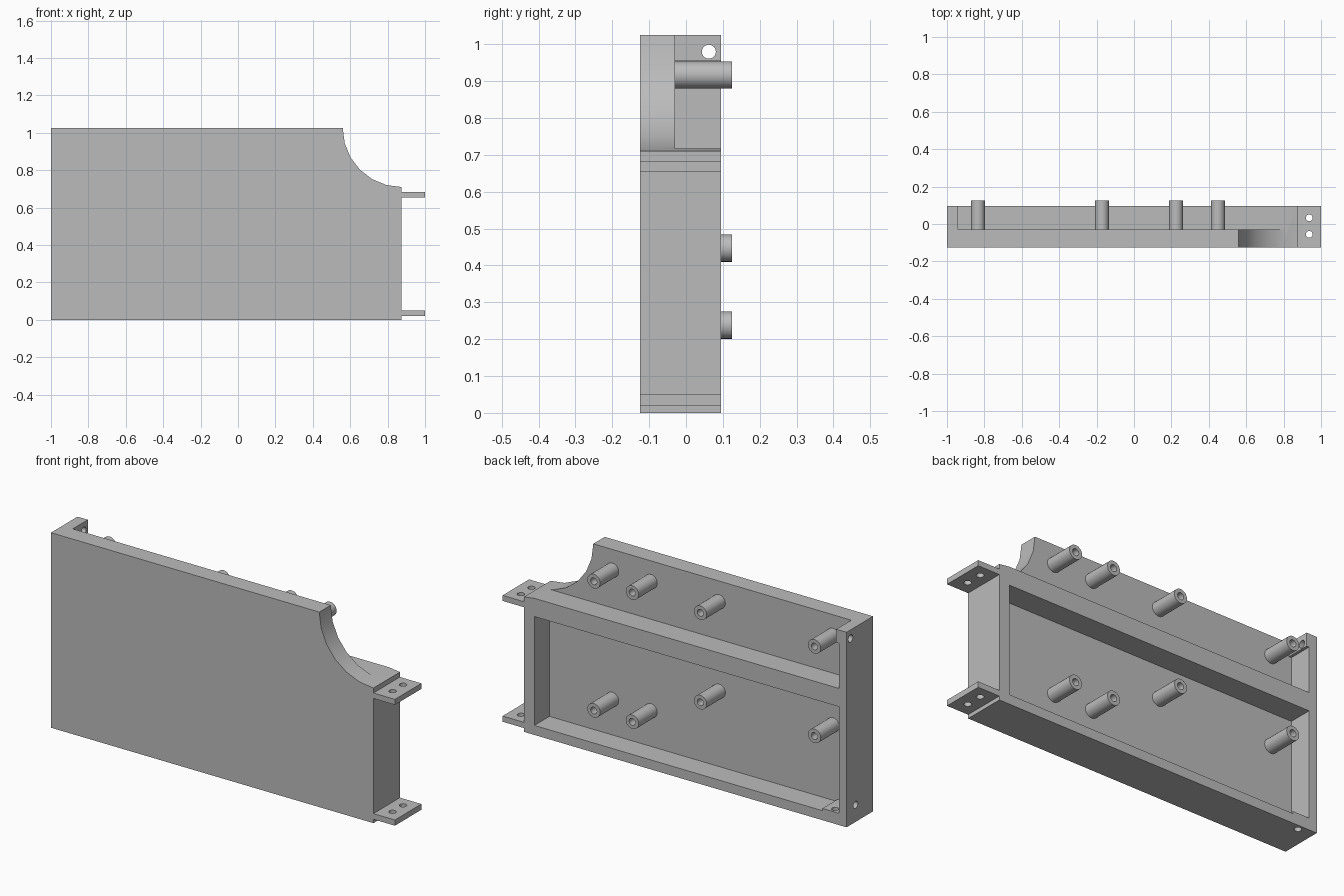
import bpy, bmesh, math
from mathutils import Matrix, Vector

if "Cube" in bpy.data.objects:
    bpy.data.objects.remove(bpy.data.objects["Cube"])

grey = bpy.data.materials.new("plain grey")
grey.diffuse_color = (0.5, 0.5, 0.5, 1)
grey.use_nodes = True
grey.node_tree.nodes["Principled BSDF"].inputs["Base Color"].default_value = grey.diffuse_color

FRONT, FLOOR, BACK, TIP = -0.125, -0.03, 0.095, 0.125


def finish(bm, name):
    bmesh.ops.recalc_face_normals(bm, faces=bm.faces)
    mesh = bpy.data.meshes.new(name)
    bm.to_mesh(mesh)
    bm.free()
    mesh.materials.append(grey)
    ob = bpy.data.objects.new(name, mesh)
    bpy.context.collection.objects.link(ob)
    return ob


def prism(name, points, y0, y1):
    """Extrude an x-z outline from y0 to y1."""
    bm = bmesh.new()
    face = bm.faces.new([bm.verts.new((x, y0, z)) for x, z in points])
    ext = bmesh.ops.extrude_face_region(bm, geom=[face])
    verts = [g for g in ext["geom"] if isinstance(g, bmesh.types.BMVert)]
    bmesh.ops.translate(bm, verts=verts, vec=(0, y1 - y0, 0))
    return finish(bm, name)


def rod(name, centre, axis, radius, length):
    bm = bmesh.new()
    turn = Vector((0, 0, 1)).rotation_difference(Vector(axis)).to_matrix().to_4x4()
    bmesh.ops.create_cone(bm, cap_ends=True, segments=24, radius1=radius,
                          radius2=radius, depth=length,
                          matrix=Matrix.Translation(centre) @ turn)
    return finish(bm, name)


def cut(ob, cutters):
    for c in cutters:
        c.hide_render = True
        mod = ob.modifiers.new("cut", 'BOOLEAN')
        mod.operation, mod.solver, mod.object = 'DIFFERENCE', 'EXACT', c
        bpy.context.view_layer.objects.active = ob
        bpy.ops.object.modifier_apply(modifier=mod.name)
        bpy.data.objects.remove(c)


def smooth(ob):
    bpy.ops.object.select_all(action='DESELECT')
    ob.select_set(True)
    bpy.context.view_layer.objects.active = ob
    bpy.ops.object.shade_smooth_by_angle(angle=math.radians(30))


# Body outline with the concave corner
R = 0.315
outline = [(-1, 0), (0.875, 0)]
for i in range(7):
    a = math.radians(15 * i)
    outline.append((0.875 - R * math.sin(a), 1.025 - R * math.cos(a)))
outline.append((-1, 1.025))
body = prism("housing_body", outline, FRONT, BACK)

# Hollow the back: open upper bay and framed lower pocket, both with stepped corners
upper_bay = prism("upper_bay_cutter", [
    (-0.955, 0.718), (1.0, 0.718), (1.0, 1.2), (-0.94, 1.2),
    (-0.94, 0.955), (-0.955, 0.955)], FLOOR, 0.3)
pocket = prism("pocket_cutter", [
    (-0.955, 0.062), (-0.86, 0.062), (-0.86, 0.05), (0.815, 0.05),
    (0.815, 0.622), (-0.955, 0.622)], FLOOR, 0.3)
# Screw holes in the left wall and the bottom wall
holes = [rod("hole_cutter", (-1, 0.062, 0.98), (1, 0, 0), 0.019, 0.3),
         rod("hole_cutter", (-1, 0.02, 0.09), (1, 0, 0), 0.019, 0.2),
         rod("hole_cutter", (-0.913, 0.065, 0), (0, 0, 1), 0.018, 0.3)]
cut(body, [upper_bay, pocket] + holes)
smooth(body)

# Mounting tabs on the right end, two holes each
for label, z0, z1 in (("lower", 0.02, 0.05), ("upper", 0.655, 0.684)):
    tab = prism(label + "_mounting_tab",
                [(0.875, z0), (1, z0), (1, z1), (0.875, z1)], FRONT, BACK)
    cut(tab, [rod("tab_hole_cutter", (0.937, y, z0), (0, 0, 1), 0.018, 0.2)
              for y in (0.033, -0.055)])
    smooth(tab)

# Hollow standoff posts on the back
for x, low in ((0.449, 0.238), (0.225, 0.238), (-0.171, 0.447), (-0.834, 0.447)):
    for label, z in (("lower", low), ("upper", 0.917)):
        mid, length = (FLOOR + TIP) / 2, TIP - FLOOR
        post = rod(label + "_standoff_post", (x, mid, z), (0, 1, 0), 0.037, length)
        cut(post, [rod("bore_cutter", (x, mid + 0.02, z), (0, 1, 0), 0.018, length)])
        smooth(post)
